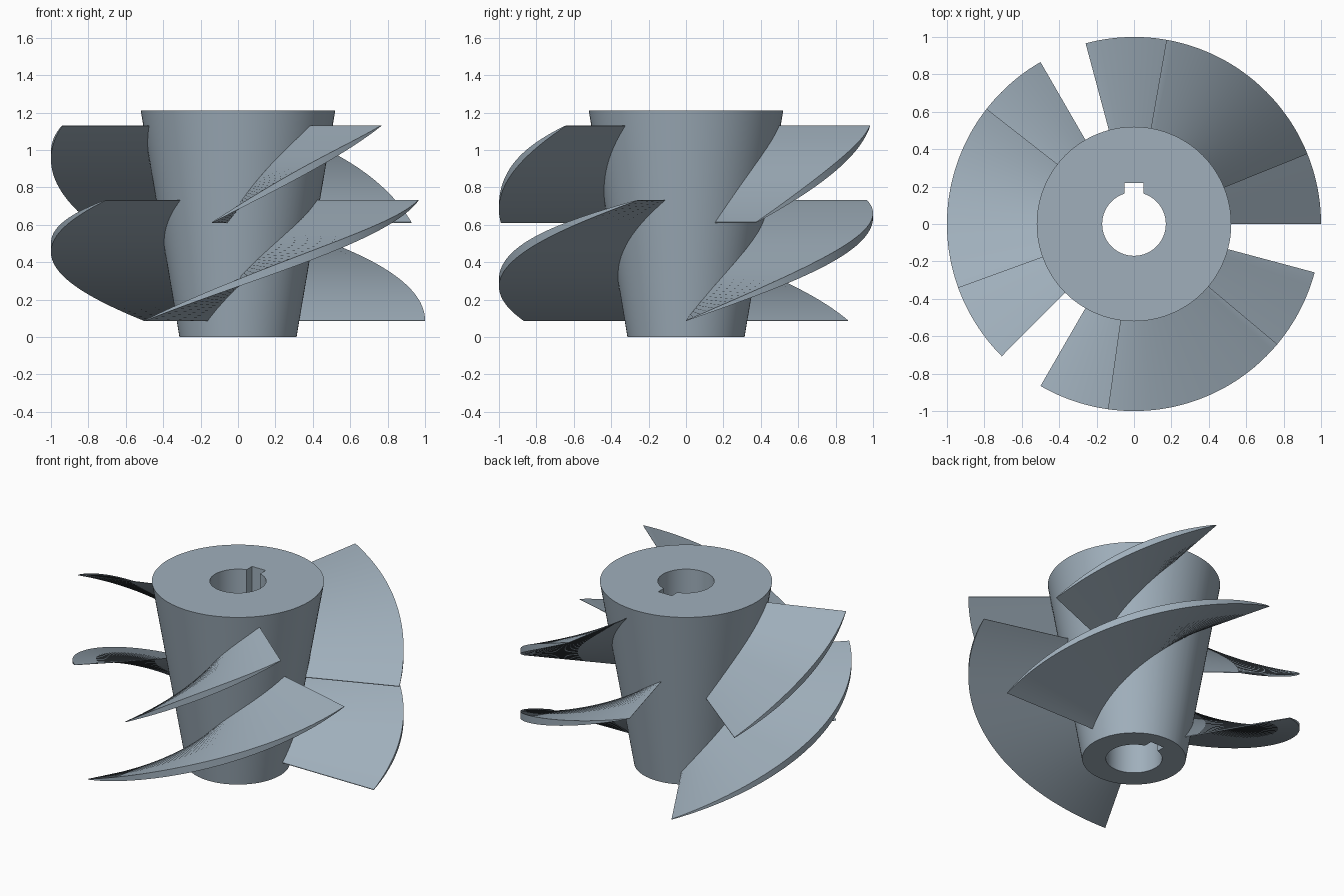
import bpy
import bmesh
from math import sin, cos, pi, radians, atan2, asin

cube = bpy.data.objects.get("Cube")
if cube:
    bpy.data.objects.remove(cube, do_unlink=True)

# Single blue-grey metal colour
STEEL = (0.35, 0.43, 0.50, 1.0)
steel = bpy.data.materials.new("blue_grey_steel")
steel.use_nodes = True
steel.diffuse_color = STEEL
steel.node_tree.nodes["Principled BSDF"].inputs["Base Color"].default_value = STEEL

HUB_HEIGHT, HUB_BOTTOM, HUB_TOP = 1.21, 0.313, 0.52
BORE, KEY_HALF, KEY_TOP = 0.17, 0.05, 0.22


def hub_radius(z):
    return HUB_BOTTOM + (HUB_TOP - HUB_BOTTOM) * z / HUB_HEIGHT


def finish(name, bm):
    bmesh.ops.recalc_face_normals(bm, faces=bm.faces)
    mesh = bpy.data.meshes.new(name)
    bm.to_mesh(mesh)
    bm.free()
    obj = bpy.data.objects.new(name, mesh)
    bpy.context.collection.objects.link(obj)
    mesh.materials.append(steel)
    bpy.ops.object.select_all(action="DESELECT")
    obj.select_set(True)
    bpy.context.view_layer.objects.active = obj
    bpy.ops.object.shade_smooth_by_angle(angle=radians(30))
    return obj


def bridge(bm, a, b, closed=True):
    count = len(a)
    for i in range(count if closed else count - 1):
        j = (i + 1) % count
        bm.faces.new((a[i], a[j], b[j], b[i]))


def bore_radius(angle):
    # Round bore joined with a square keyway on the back side
    if sin(angle) <= 0:
        return BORE
    slot = min(KEY_HALF / max(abs(cos(angle)), 1e-6), KEY_TOP / sin(angle))
    return max(BORE, slot)


# Tapered hub with a keyed bore
def make_hub():
    corners = (atan2(KEY_HALF, KEY_TOP), asin(KEY_HALF / BORE))
    angles = [2 * pi * i / 96 for i in range(96)]
    angles += [pi / 2 + side * c for c in corners for side in (-1, 1)]
    angles.sort()
    bm = bmesh.new()

    def ring(z, radius):
        return [bm.verts.new((radius(a) * cos(a), radius(a) * sin(a), z)) for a in angles]

    loops = [ring(0, lambda a: HUB_BOTTOM), ring(HUB_HEIGHT, lambda a: HUB_TOP),
             ring(HUB_HEIGHT, bore_radius), ring(0, bore_radius)]
    for i in range(4):
        bridge(bm, loops[i], loops[(i + 1) % 4])
    finish("hub", bm)


# Helical blade, thickest midway and tapering to thin ends
def make_blade(name, start, sweep, z_low, z_high, thickness, steps=48):
    bm = bmesh.new()
    sections = []
    for i in range(steps + 1):
        s = i / steps
        a = radians(start + sweep * s)
        z = z_low + (z_high - z_low) * s
        thick = 0.004 + thickness * sin(pi * s)
        top = min(z + thick, z_high + 0.002)
        root = hub_radius(z) - 0.03
        corners = ((root, z), (1.0, z), (1.0, top), (root, top))
        sections.append([bm.verts.new((r * cos(a), r * sin(a), h)) for r, h in corners])
    for a, b in zip(sections, sections[1:]):
        bridge(bm, a, b)
    bm.faces.new(sections[0])
    bm.faces.new(sections[-1])
    finish(name, bm)


make_hub()
for n in range(3):
    make_blade(f"lower_blade_{n + 1}", 120 * n, 105, 0.085, 0.73, 0.045)
    make_blade(f"upper_blade_{n + 1}", 120 * n + 22, 58, 0.61, 1.128, 0.04)
